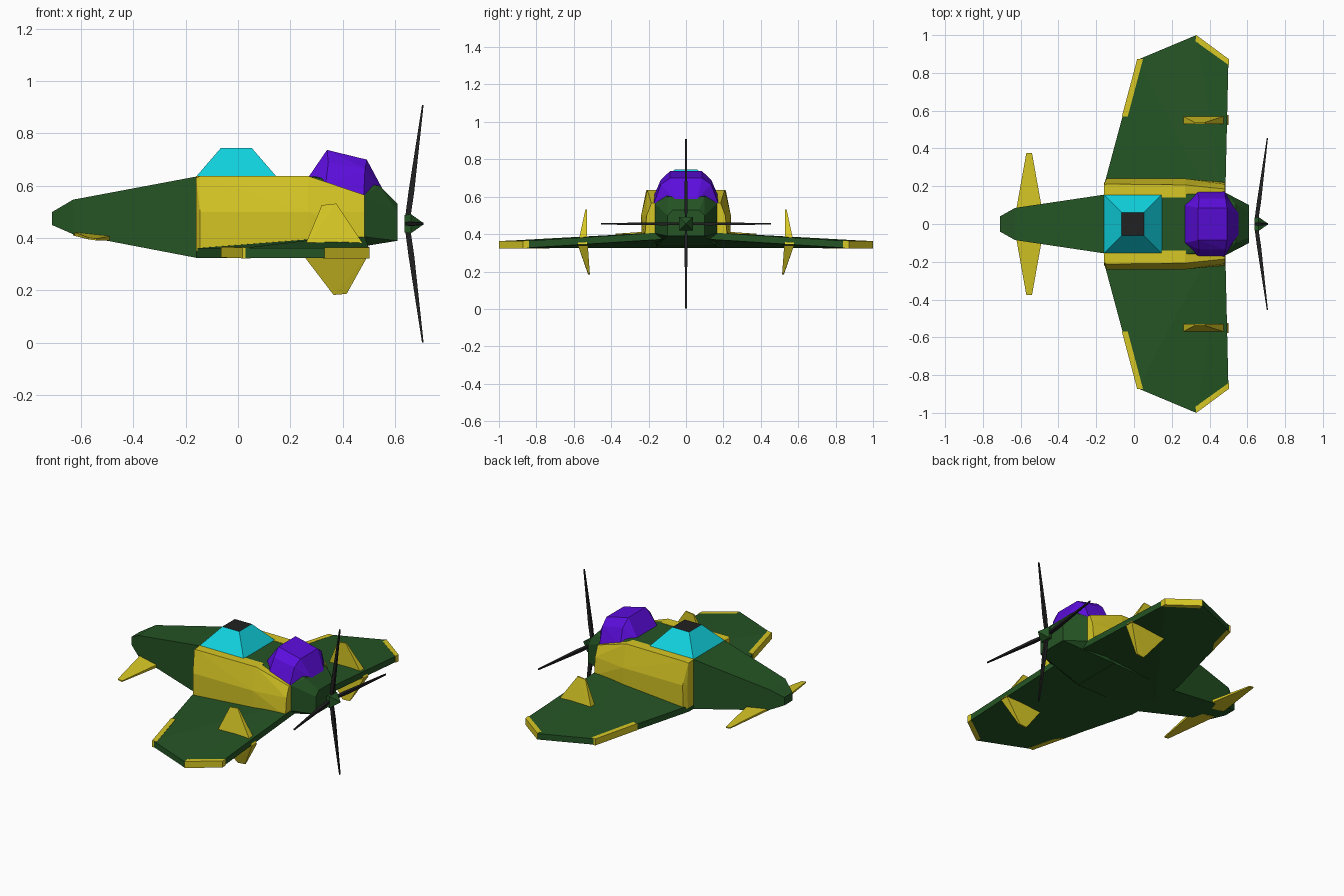
import bpy, bmesh
from math import radians
from mathutils import Matrix, Vector

cube = bpy.data.objects.get("Cube")
if cube:
    bpy.data.objects.remove(cube)


def material(name, rgb):
    m = bpy.data.materials.new(name)
    m.use_nodes = True
    m.diffuse_color = (*rgb, 1)
    m.node_tree.nodes["Principled BSDF"].inputs["Base Color"].default_value = (*rgb, 1)
    return m


GREEN = material("dark green", (.018, .089, .018))
YELLOW = material("yellow", (.68, .57, .018))
CYAN = material("cyan glass", (.005, .65, .74))
PURPLE = material("purple", (.107, .004, .72))
BLACK = material("black", (.015, .015, .016))


def finish(name, bm, *mats):
    bmesh.ops.recalc_face_normals(bm, faces=bm.faces)
    mesh = bpy.data.meshes.new(name)
    bm.to_mesh(mesh)
    bm.free()
    for m in mats:
        mesh.materials.append(m)
    ob = bpy.data.objects.new(name, mesh)
    bpy.context.collection.objects.link(ob)
    return ob


def hull(name, points, mat):
    """Faceted convex solid around a few corner points."""
    bm = bmesh.new()
    for p in points:
        bm.verts.new(p)
    res = bmesh.ops.convex_hull(bm, input=bm.verts)
    loose = [v for v in bm.verts if not v.link_faces]
    bmesh.ops.delete(bm, geom=loose, context='VERTS')
    bmesh.ops.dissolve_limit(bm, angle_limit=radians(1), verts=bm.verts, edges=bm.edges)
    return finish(name, bm, mat)


def both(points):
    return [(x, s * y, z) for x, y, z in points for s in (1, -1)]


def pair(name, points, mat):
    for side, s in (("left", 1), ("right", -1)):
        hull(f"{side}_{name}", [(x, s * y, z) for x, y, z in points], mat)


# Fuselage: box sections (x, half width, bottom, top) lofted to the tail
bm = bmesh.new()
rings = []
for x, w, lo, hi in ((-.71, .04, .45, .50), (-.63, .085, .415, .547),
                     (-.16, .155, .325, .635), (.28, .16, .335, .635)):
    rings.append([bm.verts.new(p) for p in
                  ((x, -w, lo), (x, w, lo), (x, w, hi), (x, -w, hi))])
for a, b in zip(rings, rings[1:]):
    for i in range(4):
        j = (i + 1) % 4
        bm.faces.new((a[i], a[j], b[j], b[i]))
bm.faces.new(rings[0])
bm.faces.new(rings[-1])
finish("fuselage", bm, GREEN)

# Nose
hull("nose", both([(.27, .16, .335), (.27, .16, .635), (.32, .09, .635),
                   (.48, .168, .405), (.48, .168, .565), (.54, .10, .60),
                   (.61, .10, .39), (.61, .10, .50), (.61, .07, .53)]), GREEN)


# Wings: underside rises towards the leading edge at the root
def underside(x, y):
    return .325 + .055 * (1 - min(y, .87) / .87) * (x + .16) / .64


def slab(plan, extra=0):
    pts = []
    for x, y in plan:
        z = underside(x, y)
        pts += [(x, y, z - extra), (x, y, z + .037 + extra)]
    return pts


pair("wing", slab([(-.16, 0), (-.16, .2), (.02, .87), (.33, 1), (.5, .87), (.48, 0)]), GREEN)
pair("wing_tip_trim", slab([(.33, 1), (.503, .872), (.503, .84), (.325, .967)], .002), YELLOW)
pair("wing_rear_trim", slab([(-.064, .57), (.017, .874), (.048, .874), (-.033, .57)], .002), YELLOW)

# Side cheeks between the fuselage and the wing root
pair("cheek", [(-.16, .14, .35), (-.16, .14, .637), (-.16, .205, .63), (-.16, .215, .5),
               (-.16, .21, .35), (-.145, .212, .637), (-.145, .24, .5), (-.145, .237, .35),
               (.27, .14, .637), (.27, .207, .637), (.27, .24, .5), (.27, .237, .36),
               (.483, .14, .565), (.483, .185, .565), (.483, .21, .5), (.483, .22, .39),
               (.483, .14, .39)], YELLOW)

# Fins above and below each wing
pair("upper_fin", [(.245, .53, .345), (.5, .53, .345), (.245, .578, .345), (.5, .578, .345),
                   (.32, .53, .526), (.375, .53, .532), (.32, .538, .526), (.375, .538, .532)], YELLOW)
pair("lower_fin", [(.245, .525, .34), (.5, .525, .34), (.245, .578, .34), (.5, .578, .34),
                   (.365, .514, .183), (.415, .514, .187), (.365, .523, .183), (.415, .523, .187)], YELLOW)

# Tailplane
pair("tailplane", [(-.63, .04, .425), (-.48, .04, .41), (-.63, .04, .41), (-.48, .04, .39),
                   (-.57, .376, .402), (-.54, .376, .398), (-.57, .376, .395), (-.54, .376, .391)], YELLOW)

# Canopy: black frame with inset glass panes
bm = bmesh.new()
low = [bm.verts.new((x, y, .635)) for x, y in ((-.16, -.155), (.147, -.155), (.147, .155), (-.16, .155))]
top = [bm.verts.new((x, y, .745)) for x, y in ((-.065, -.062), (.052, -.062), (.052, .062), (-.065, .062))]
panes = [bm.faces.new((low[i], low[(i + 1) % 4], top[(i + 1) % 4], top[i])) for i in range(4)]
bm.faces.new(top)
bm.faces.new(low)
bmesh.ops.inset_individual(bm, faces=panes, thickness=.006)
for f in panes:
    f.material_index = 1
finish("canopy", bm, BLACK, CYAN)

# Faceted hood on the nose
hull("hood", both([(.267, .10, .63), (.335, .172, .605), (.345, .135, .69), (.34, .085, .737),
                   (.48, .172, .563), (.485, .135, .665), (.492, .085, .70), (.552, .06, .588)]), PURPLE)

# Propeller: square hub with pointed spinner and four swept blades
AXIS = .455
hull("hub", [(x, sy * r, AXIS + sz * r) for x, r in ((.637, .033), (.66, .037), (.708, .003))
             for sy in (1, -1) for sz in (1, -1)], GREEN)
for i in range(4):
    turn = Matrix.Rotation(radians(90 * i), 3, 'X')
    blade = [Vector((x + dx, sy * w, r)) for x, r, d, w in
             ((.648, .02, .01, .006), (.662, .12, .011, .008), (.706, .454, .003, .004))
             for dx in (d, -d) for sy in (1, -1)]
    hull(f"propeller_blade_{i + 1}", [turn @ p + Vector((0, 0, AXIS)) for p in blade], BLACK)
